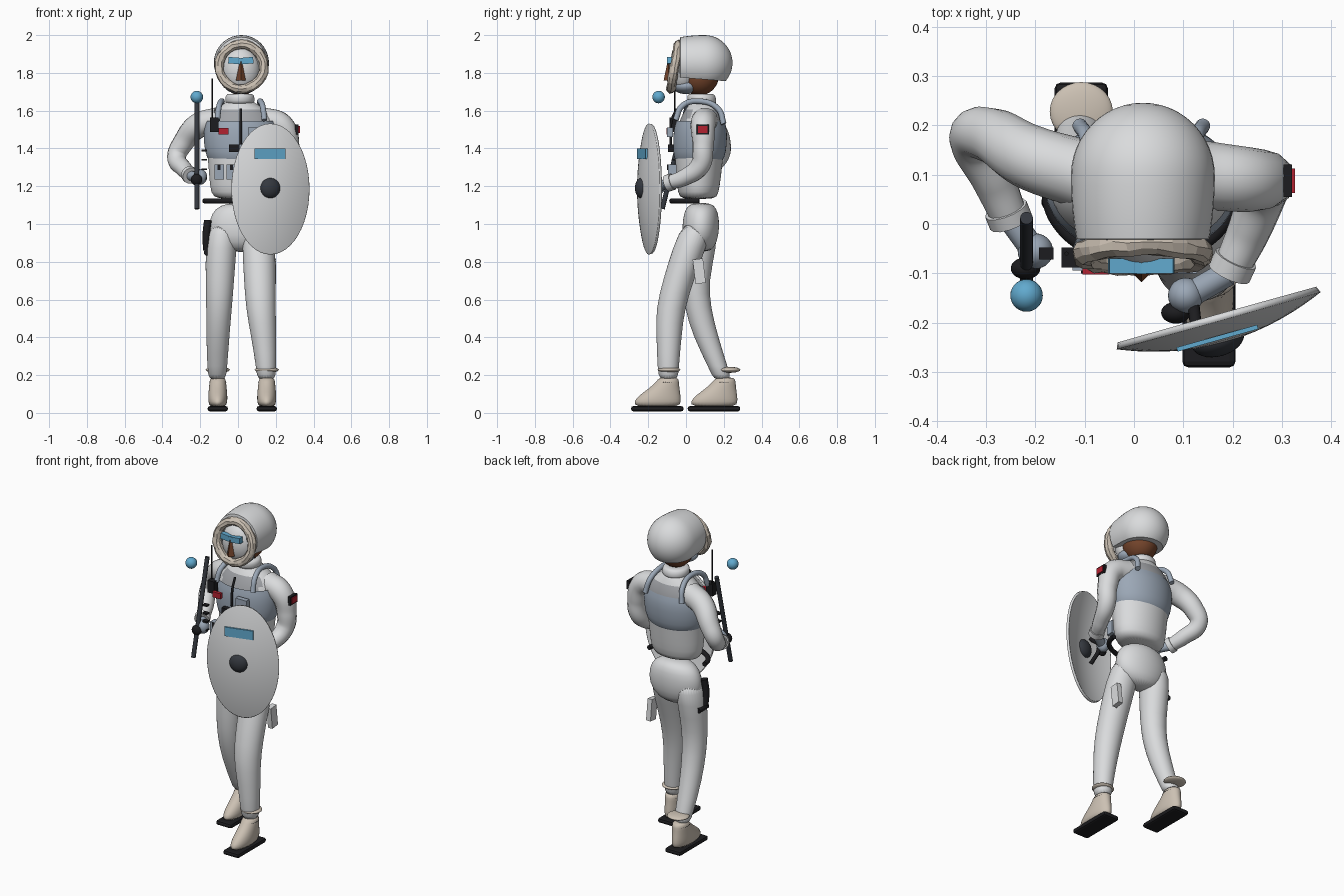
import bpy, bmesh, math, random
from mathutils import Matrix, Vector

random.seed(4)
cube = bpy.data.objects.get("Cube")
if cube:
    bpy.data.objects.remove(cube, do_unlink=True)


def material(name, *rgb):
    m = bpy.data.materials.new(name)
    m.use_nodes = True
    m.diffuse_color = (*rgb, 1)
    m.node_tree.nodes["Principled BSDF"].inputs["Base Color"].default_value = (*rgb, 1)
    return m


WHITE = material("white cloth", .7, .71, .72)
GREY = material("grey cloth", .36, .37, .39)
STEEL = material("blue grey webbing", .33, .39, .47)
FUR = material("beige fur", .6, .53, .45)
BLACK = material("black rubber", .012, .012, .014)
SLATE = material("dark slate", .035, .04, .05)
BLUE = material("light blue", .12, .4, .62)
SKIN = material("brown skin", .18, .06, .025)
RED = material("red patch", .45, .015, .03)


def add(name, bm, mat, smooth=True):
    me = bpy.data.meshes.new(name)
    bmesh.ops.recalc_face_normals(bm, faces=bm.faces)
    for f in bm.faces:
        f.smooth = smooth
    bm.to_mesh(me)
    bm.free()
    ob = bpy.data.objects.new(name, me)
    bpy.context.collection.objects.link(ob)
    me.materials.append(mat)
    return ob


def box(name, loc, size, mat, rot=None):
    bm = bmesh.new()
    bmesh.ops.create_cube(bm, size=1)
    bmesh.ops.scale(bm, vec=size, verts=bm.verts)
    if rot:
        bmesh.ops.transform(bm, matrix=rot, verts=bm.verts)
    bmesh.ops.translate(bm, vec=loc, verts=bm.verts)
    return add(name, bm, mat, False)


def ball(name, loc, size, mat, rot=None):
    bm = bmesh.new()
    bmesh.ops.create_uvsphere(bm, u_segments=28, v_segments=16, radius=1)
    bmesh.ops.scale(bm, vec=size, verts=bm.verts)
    if rot:
        bmesh.ops.transform(bm, matrix=rot, verts=bm.verts)
    bmesh.ops.translate(bm, vec=loc, verts=bm.verts)
    return add(name, bm, mat)


def loft(name, rings, mat, caps=True, segs=32):
    """Skin horizontal ellipses given as (x, y, z, rx, ry)."""
    bm = bmesh.new()
    loops = []
    for x, y, z, rx, ry in rings:
        angles = [math.tau * i / segs for i in range(segs)]
        loops.append([bm.verts.new((x + rx * math.cos(a), y + ry * math.sin(a), z)) for a in angles])
    for low, high in zip(loops, loops[1:]):
        for i in range(segs):
            j = (i + 1) % segs
            bm.faces.new((low[i], low[j], high[j], high[i]))
    if caps:
        bm.faces.new(loops[0])
        bm.faces.new(loops[-1])
    ob = add(name, bm, mat)
    sub = ob.modifiers.new("smooth", "SUBSURF")
    sub.levels = sub.render_levels = 1
    return ob


def tube(name, points, mat, radius=1.0):
    """Sweep a round section along (x, y, z[, r]) points."""
    cu = bpy.data.curves.new(name, "CURVE")
    cu.dimensions = "3D"
    cu.bevel_depth, cu.bevel_resolution, cu.use_fill_caps = radius, 5, True
    sp = cu.splines.new("BEZIER")
    sp.bezier_points.add(len(points) - 1)
    for bp, p in zip(sp.bezier_points, points):
        bp.co = p[:3]
        bp.radius = p[3] if len(p) > 3 else 1
        bp.handle_left_type = bp.handle_right_type = "AUTO"
    cu.materials.append(mat)
    ob = bpy.data.objects.new(name, cu)
    bpy.context.collection.objects.link(ob)
    bpy.ops.object.select_all(action="DESELECT")
    ob.select_set(True)
    bpy.context.view_layer.objects.active = ob
    bpy.ops.object.convert(target="MESH")
    return bpy.context.object


# Trousers: pelvis and two striding legs
loft("pelvis", [(.015, .08, .85, .07, .05), (.015, .075, .9, .155, .09), (.015, .078, .98, .175, .1),
                (.015, .08, 1.06, .155, .092), (.015, .08, 1.1, .11, .07), (.015, .08, 1.112, .04, .03)], WHITE)
loft("left_leg", [(.15, -.092, .17, .048, .05), (.15, -.095, .23, .053, .056), (.137, -.09, .4, .066, .066),
                  (.12, -.085, .55, .079, .077), (.115, -.035, .72, .084, .082), (.11, .02, .88, .088, .088),
                  (.1, .07, 1.02, .075, .08)], WHITE)
loft("right_leg", [(-.11, .195, .17, .045, .048), (-.11, .175, .23, .052, .05), (-.107, .105, .4, .061, .066),
                   (-.1, .06, .56, .068, .07), (-.096, .05, .7, .075, .07), (-.09, .07, .88, .083, .092),
                   (-.075, .08, 1.02, .078, .09)], WHITE)

# Boots, soles, ankle straps and fur cuffs
for side, x, y in (("left", .152, -.152), ("right", -.107, .148)):
    sole = box(side + "_sole", (x, y, .022), (.108, .278, .028), BLACK)
    bev = sole.modifiers.new("round", "BEVEL")
    bev.width, bev.segments = .012, 2
    loft(side + "_boot", [(x, y, .03, .043, .12), (x, y, .06, .051, .125), (x, y + .012, .09, .051, .112),
                          (x, y + .037, .13, .047, .08), (x, y + .055, .165, .044, .06),
                          (x, y + .06, .19, .04, .05)], FUR)
    loft(side + "_ankle_strap", [(x, y + .052, .158, .05, .064), (x, y + .052, .168, .049, .062)], BLACK)
    ball(side + "_fur_cuff", (x, y + (.062 if x > 0 else .08), .228), (.064, .06, .016), FUR)

# Torso, with a grey yoke across the upper chest and back
torso = loft("torso", [(.015, .065, 1.13, .13, .09), (.015, .065, 1.16, .16, .108), (.015, .066, 1.25, .168, .12),
                       (.015, .068, 1.35, .175, .128), (.015, .075, 1.45, .188, .133), (.015, .08, 1.5, .188, .13),
                       (.015, .085, 1.56, .175, .115), (.015, .088, 1.61, .135, .09),
                       (.01, .09, 1.635, .085, .072), (.01, .09, 1.66, .06, .06)], WHITE)
torso.data.materials.append(GREY)
for p in torso.data.polygons:
    if 1.46 < p.center.z < 1.62 and abs(p.center.x - .015) < .13:
        p.material_index = 1
loft("vest", [(.015, .068, 1.32, .15, .11), (.015, .07, 1.345, .182, .136), (.015, .074, 1.42, .197, .143),
              (.015, .076, 1.5, .198, .143), (.015, .076, 1.545, .185, .128)], STEEL, caps=False)
loft("collar", [(.01, .085, 1.63, .07, .07), (.01, .085, 1.65, .08, .078), (.01, .08, 1.685, .076, .074),
                (.01, .08, 1.69, .06, .06)], WHITE)
for side, s in (("left", 1), ("right", -1)):
    x = .015 + .125 * s
    tube(side + "_shoulder_strap", [(x, -.055, 1.55), (x - .01 * s, -.02, 1.625), (x - .025 * s, .07, 1.65),
                                    (x - .015 * s, .17, 1.61), (x, .2, 1.53)], STEEL, .015)
tube("belt", [(.015 + .19 * math.cos(a), .07 - .145 * math.sin(a), 1.122)
              for a in [math.pi * i / 12 for i in range(13)]], BLACK, .014)

# Arms, cuffs and gloved hands
tube("left_arm", [(.13, .1, 1.55, .07), (.23, .09, 1.52, .066), (.27, .09, 1.41, .056),
                  (.265, .075, 1.31, .052), (.235, -.01, 1.245, .044), (.2, -.085, 1.22, .038)], WHITE)
tube("right_arm", [(-.1, .1, 1.55, .07), (-.21, .135, 1.52, .066), (-.29, .18, 1.43, .056),
                   (-.325, .175, 1.355, .05), (-.285, .09, 1.29, .044), (-.255, .02, 1.26, .038)], WHITE)
tube("left_cuff", [(.207, -.07, 1.225), (.193, -.1, 1.215)], WHITE, .045)
tube("right_cuff", [(-.26, .03, 1.265), (-.25, .005, 1.255)], WHITE, .045)
for side, hx, hy, hz in (("left", .105, -.145, 1.2), ("right", -.2, -.055, 1.25)):
    ball(side + "_glove", (hx, hy, hz), (.036, .036, .042), STEEL)
    ball(side + "_glove_grip", (hx - .02, hy - .035, hz - .015), (.03, .022, .03), BLACK)
tube("left_wrist", [(.19, -.1, 1.215), (.12, -.14, 1.2)], STEEL, .026)
tube("right_wrist", [(-.25, .01, 1.255), (-.21, -.045, 1.25)], STEEL, .026)
box("arm_patch_base", (.312, .088, 1.5), (.018, .066, .052), BLACK)
box("arm_patch", (.323, .088, 1.5), (.008, .05, .036), RED)

# Head, mask and goggles
ball("head", (.015, .07, 1.79), (.098, .105, .11), SKIN)
ball("face_mask", (.015, -.015, 1.815), (.1, .075, .12), WHITE)
ball("chin_scarf", (.015, 0, 1.73), (.085, .072, .042), STEEL)
bm = bmesh.new()
bmesh.ops.create_cone(bm, segments=4, cap_ends=True, radius1=.026, radius2=.006, depth=.1)
bmesh.ops.translate(bm, vec=(.015, -.092, 1.81), verts=bm.verts)
add("nose", bm, SKIN, False)
for s in (-1, 1):
    box("goggle_lens", (.015 + .034 * s, -.085, 1.865), (.064, .03, .034), BLUE, Matrix.Rotation(-.08 * s, 4, "Y"))
box("goggle_bridge", (.015, -.088, 1.868), (.04, .026, .018), BLUE)

# Hood: dome at the back, straight tube forward, trimmed underneath
bm = bmesh.new()
bmesh.ops.create_uvsphere(bm, u_segments=40, v_segments=24, radius=1)
bmesh.ops.rotate(bm, cent=(0, 0, 0), matrix=Matrix.Rotation(math.pi / 2, 3, "X"), verts=bm.verts)
for v in bm.verts:
    r = math.hypot(v.co.x, v.co.z)
    if v.co.y < 0 and r > .1:
        k = (1 - .1 * v.co.y ** 2) / r if r > .5 else 1
        v.co.x *= k
        v.co.z *= k
    v.co = Vector((.018 + .146 * v.co.x, .098 + .148 * v.co.y, 1.853 + .147 * v.co.z))
bmesh.ops.bisect_plane(bm, geom=bm.verts[:] + bm.edges[:] + bm.faces[:], plane_co=(0, .1, 1.765),
                       plane_no=(0, -.08, -1), clear_outer=True)
bmesh.ops.holes_fill(bm, edges=[e for e in bm.edges if e.is_boundary])
hood = add("hood", bm, WHITE)
bpy.context.view_layer.objects.active = hood
hood.select_set(True)
bpy.ops.object.shade_smooth_by_angle(angle=.7)
bpy.ops.mesh.primitive_torus_add(location=(.018, -.06, 1.832), rotation=(math.pi / 2 - .17, 0, 0),
                                 major_radius=.119, minor_radius=.025, major_segments=28, minor_segments=9)
ring = bpy.context.object
ring.name = "fur_ring"
ring.data.materials.append(FUR)
for v in ring.data.vertices:
    v.co += Vector([random.uniform(-.003, .003) for _ in range(3)])

# Shield: dished oval turned slightly outward
turn = Matrix(((.963, 0, .27, .17), (.27, 0, -.963, -.19), (0, 1, 0, 1.185), (0, 0, 0, 1)))
bm = bmesh.new()
bmesh.ops.create_uvsphere(bm, u_segments=48, v_segments=20, radius=1)
bmesh.ops.delete(bm, geom=[v for v in bm.verts if v.co.z < -.01], context="VERTS")
for v in bm.verts:
    v.co = Vector((.212 * v.co.x, .345 * v.co.y, .045 * (1 - v.co.x ** 2 - v.co.y ** 2)))
bmesh.ops.transform(bm, matrix=turn, verts=bm.verts)
shield = add("shield", bm, WHITE)
sol = shield.modifiers.new("thickness", "SOLIDIFY")
sol.thickness, sol.offset = .014, 0
spin = turn.to_3x3().to_4x4()
ball("shield_boss", turn @ Vector((-.012, .005, .042)), (.055, .055, .035), SLATE, spin)
box("shield_plate", turn @ Vector((-.012, .188, .04)), (.17, .056, .009), BLUE, spin)
tube("shield_handle", [turn @ Vector((-.05, -.08, .02)), turn @ Vector((-.04, 0, -.04)),
                       turn @ Vector((-.05, .08, .02))], BLACK, .012)

# Baton and floating orb
tube("baton", [(-.218, .012, 1.65), (-.218, -.125, 1.08)], SLATE, .013)
ball("orb", (-.218, -.145, 1.672), (.033, .033, .033), BLUE)

# Chest gear
box("radio", (-.125, -.068, 1.525), (.045, .04, .075), BLACK)
tube("antenna", [(-.137, -.06, 1.55), (-.137, -.06, 1.77)], BLACK, .004)
box("chest_patch", (-.077, -.092, 1.492), (.055, .02, .034), RED)
box("chest_pocket", (.09, -.085, 1.485), (.075, .03, .05), STEEL)
tube("zip", [(.015, -.05, 1.61), (.015, -.078, 1.54), (.015, -.08, 1.42)], BLACK, .007)
box("buckle", (-.02, -.08, 1.402), (.055, .03, .04), BLACK)
for i in range(4):
    box("pouch", (-.1 + .065 * i, -.072, 1.275), (.05, .045, .08), STEEL)
    box("pouch_clip", (-.1 + .065 * i, -.096, 1.3), (.016, .008, .03), BLACK)
    box("cable_loop", (-.178, -.06, 1.24 + .05 * i), (.03, .025, .01), BLACK)

# Holster on the right hip and sheath on the left thigh
tube("holster", [(-.16, .05, 1.02), (-.168, .045, .94), (-.165, .05, .86)], BLACK, .02)
tube("holster_grip", [(-.165, .03, .85), (-.16, .11, .845)], BLACK, .016)
box("thigh_sheath", (.185, .07, .75), (.03, .055, .13), WHITE, Matrix.Rotation(.12, 4, "X"))
